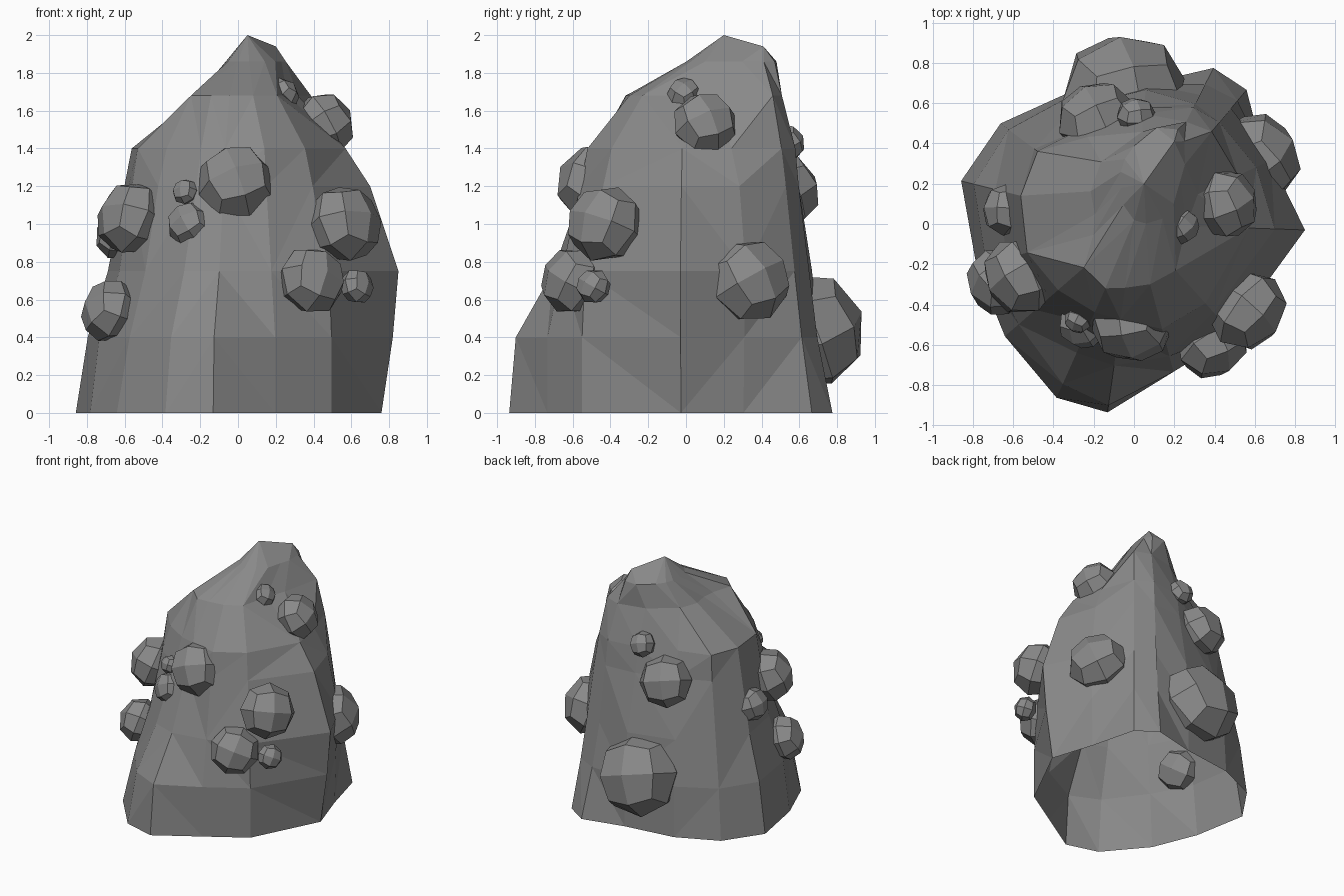
import bpy, bmesh, math, random
from mathutils import Vector, Matrix

if "Cube" in bpy.data.objects:
    bpy.data.objects.remove(bpy.data.objects["Cube"])

random.seed(4)

# Dark stone grey shared by every part
stone = bpy.data.materials.new("stone")
stone.diffuse_color = (.25, .25, .25, 1)
stone.use_nodes = True
stone.node_tree.nodes["Principled BSDF"].inputs["Base Color"].default_value = stone.diffuse_color


def finish(bm, name):
    me = bpy.data.meshes.new(name)
    bm.to_mesh(me)
    bm.free()
    me.materials.append(stone)
    bpy.context.collection.objects.link(bpy.data.objects.new(name, me))


# Rock body: rings of radii at shared angles, loft upward (open underneath)
ANGLES = [-2, 25, 50, 63, 85, 118, 143, 166, 195, 221, 246, 262, 285, 312]
RINGS = [  # z, centre x, centre y, radii
    (0.00, 0, 0, [.76, .72, .87, .87, .70, .73, .83, .885, .81, .85, .945, .945, .76, .74]),
    (0.40, 0, 0, [.82, .73, .80, .78, .70, .71, .78, .82, .76, .76, .87, .91, .76, .74]),
    (0.75, 0, 0, [.85, .75, .75, .72, .67, .65, .70, .71, .65, .65, .70, .71, .68, .72]),
    (1.20, 0, 0, [.70, .67, .69, .67, .58, .54, .62, .62, .58, .56, .54, .55, .58, .59]),
    (1.40, 0, 0, [.57, .57, .66, .65, .55, .49, .60, .58, .55, .50, .48, .48, .54, .53]),
    (1.68, 0, 0, [.26, .35, .60, .57, .46, .35, .27, .20, .21, .33, .35, .32, .31, .31]),
    (1.86, .09, .22, [.14, .18, .25, .28, .26, .19, .17, .16, .16, .19, .22, .22, .20, .16]),
]
PEAKS = [Vector((.05, .2, 2.0)), Vector((.2, .41, 1.94))]

bm = bmesh.new()
loops = []
for z, cx, cy, radii in RINGS:
    loops.append([bm.verts.new((cx + r * math.cos(math.radians(a)),
                                cy + r * math.sin(math.radians(a)), z))
                  for a, r in zip(ANGLES, radii)])
# Last ring collapses to the two summit points
loops.append([bm.verts.new(min(PEAKS, key=lambda p: (p.xy - v.co.xy).length))
              for v in loops[-1]])
n = len(ANGLES)
for low, high in zip(loops, loops[1:]):
    for i in range(n):
        j = (i + 1) % n
        bm.faces.new((low[i], low[j], high[j], high[i]))
bmesh.ops.remove_doubles(bm, verts=bm.verts, dist=0.001)
bmesh.ops.triangulate(bm, faces=bm.faces)
bmesh.ops.dissolve_limit(bm, angle_limit=math.radians(4), verts=bm.verts, edges=bm.edges)
finish(bm, "rock_body")


def knob(index, x, y, z, r):
    """Faceted 24-sided pebble, slightly flattened along the outward direction."""
    bm = bmesh.new()
    bmesh.ops.create_cube(bm, size=2)
    bmesh.ops.subdivide_edges(bm, edges=bm.edges, cuts=1, use_grid_fill=True)
    for v in bm.verts:
        v.co = v.co.normalized() * r
    bm.transform(Matrix.Rotation(random.uniform(0, 1.5), 4, 'Z') @ Matrix.Diagonal((1, 1, .88, 1)))
    out = Vector((x, y, .25)).to_track_quat('Z', 'Y').to_matrix().to_4x4()
    bm.transform(Matrix.Translation((x, y, z)) @ out)
    finish(bm, f"knob_{index}")


# Knobs scattered over the flanks: x, y, z, radius
KNOBS = [
    (-.01, -.50, 1.22, .21), (-.28, -.48, 1.17, .07), (-.26, -.51, 1.0, .12),    # front
    (-.57, -.26, 1.03, .20), (-.64, .07, .94, .13), (-.68, -.29, .54, .17),      # left
    (.565, -.43, 1.00, .21), (.39, -.60, .70, .185), (.63, -.49, .67, .095),     # front right
    (.46, .10, 1.53, .175), (.24, -.01, 1.69, .09), (.62, .33, .70, .23),        # right
    (-.05, .67, .44, .315), (-.19, .53, 1.18, .20), (.01, .54, 1.43, .10),       # back
]
for i, k in enumerate(KNOBS, 1):
    knob(i, *k)
